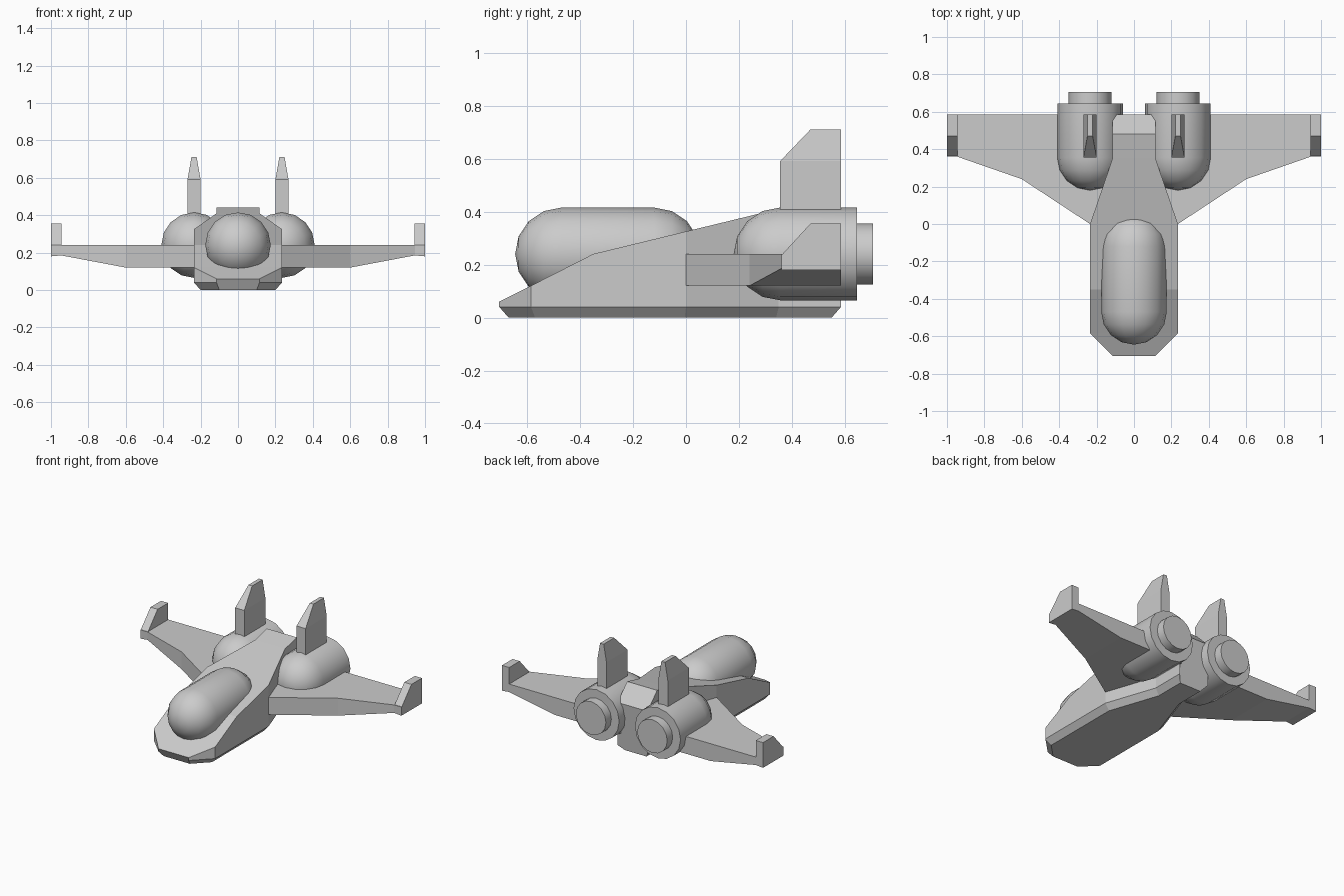
import bpy, bmesh
from math import sin, cos, pi, radians
from mathutils import Vector

if "Cube" in bpy.data.objects:
    bpy.data.objects.remove(bpy.data.objects["Cube"])


def finish(bm, name, mirror=False, smooth=False):
    bmesh.ops.remove_doubles(bm, verts=bm.verts, dist=1e-5)
    bmesh.ops.recalc_face_normals(bm, faces=bm.faces)
    me = bpy.data.meshes.new(name)
    bm.to_mesh(me)
    bm.free()
    ob = bpy.data.objects.new(name, me)
    bpy.context.collection.objects.link(ob)
    if mirror:
        ob.modifiers.new("Mirror", 'MIRROR')
    if smooth:
        bpy.ops.object.select_all(action='DESELECT')
        ob.select_set(True)
        bpy.context.view_layer.objects.active = ob
        bpy.ops.object.shade_smooth_by_angle(angle=radians(40))
    return ob


def loft(sections, name, mirror=False, smooth=False):
    """Skin closed rings of points and cap both ends."""
    bm = bmesh.new()
    rings = [[bm.verts.new(p) for p in s] for s in sections]
    for a, b in zip(rings, rings[1:]):
        n = len(a)
        for i in range(n):
            j = (i + 1) % n
            bm.faces.new((a[i], a[j], b[j], b[i]))
    bm.faces.new(rings[0])
    bm.faces.new(rings[-1])
    return finish(bm, name, mirror, smooth)


def lathe(profile, centre, name, mirror=False, n=16):
    """Round body along y from (y, radius) pairs."""
    cx, cz = centre
    rings = [[(cx + r * sin(2 * pi * k / n), y, cz + r * cos(2 * pi * k / n))
              for k in range(n)] for y, r in profile]
    bm = bmesh.new()
    vr = [[bm.verts.new(p) for p in s] for s in rings]
    for a, b in zip(vr, vr[1:]):
        for i in range(n):
            j = (i + 1) % n
            bm.faces.new((a[i], a[j], b[j], b[i]))
    for ring, (y, r) in ((vr[0], profile[0]), (vr[-1], profile[-1])):
        if r > 1e-3:
            bm.faces.new(ring)
    bmesh.ops.remove_doubles(bm, verts=bm.verts, dist=1e-5)
    bmesh.ops.dissolve_degenerate(bm, edges=bm.edges, dist=1e-5)
    return finish(bm, name, mirror, True)


def dome(y, r, sign, steps=4):
    """Quarter-circle profile from the pole (sign -1 = front) to the equator."""
    return [(y + sign * r * cos(i * pi / 2 / steps), r * sin(i * pi / 2 / steps))
            for i in range(steps + 1)]


# Fuselage: (y, half width, top z, bottom y, bottom half width)
stations = [(-.705, .115, .06, -.67, .1), (-.585, .235, .12, -.57, .2),
            (-.35, .235, .24, -.35, .2), (0, .235, .325, -.005, .2),
            (.35, .115, .41, .34, .082), (.48, .115, .44, .47, .082),
            (.585, .115, .335, .55, .082)]
loft([[(-w, y, t), (-w, y, .04), (-bw, by, 0), (bw, by, 0), (w, y, .04), (w, y, t)]
      for y, w, t, by, bw in stations], "fuselage")

# Canopy capsule
R = .175
lathe(dome(-.47, R, -1) + dome(-.12, R, 1)[::-1], (0, .24), "canopy")

# Engine pods and nozzles
lathe(dome(.355, R, -1) + [(.645, R)], (.235, .24), "engine_pod", True)
lathe([(.62, .115), (.705, .115)], (.235, .24), "engine_nozzle", True)

# Wings: (x, leading edge y, bottom z)
TE, TOP = .585, .24
loft([[(x, le, b), (x, TE, b), (x, TE, TOP), (x, le, TOP)]
      for x, le, b in [(.1, 0, .12), (.235, 0, .12), (.6, .24, .12),
                       (.945, .36, .185), (1, .36, .18)]], "wing", True)

# Winglets
prof = [(.36, .235), (.47, .355), (TE, .355), (TE, .235)]
loft([[(x, y, z) for y, z in prof] for x in (.945, 1)], "winglet", True)

# Tail fins, tapering to a thin top edge
fin = [(.355, .36, .035), (.355, .59, .035), (.47, .71, .014),
       (TE, .71, .014), (TE, .59, .035), (TE, .36, .035)]
bm = bmesh.new()
L, Rr = [[bm.verts.new((.235 + s * w, y, z)) for y, z, w in fin] for s in (-1, 1)]
for side in (L, Rr):
    bm.faces.new([side[i] for i in (0, 1, 4, 5)])
    bm.faces.new([side[i] for i in (1, 2, 3, 4)])
for i in range(6):
    j = (i + 1) % 6
    bm.faces.new((L[i], L[j], Rr[j], Rr[i]))
finish(bm, "tail_fin", True)
